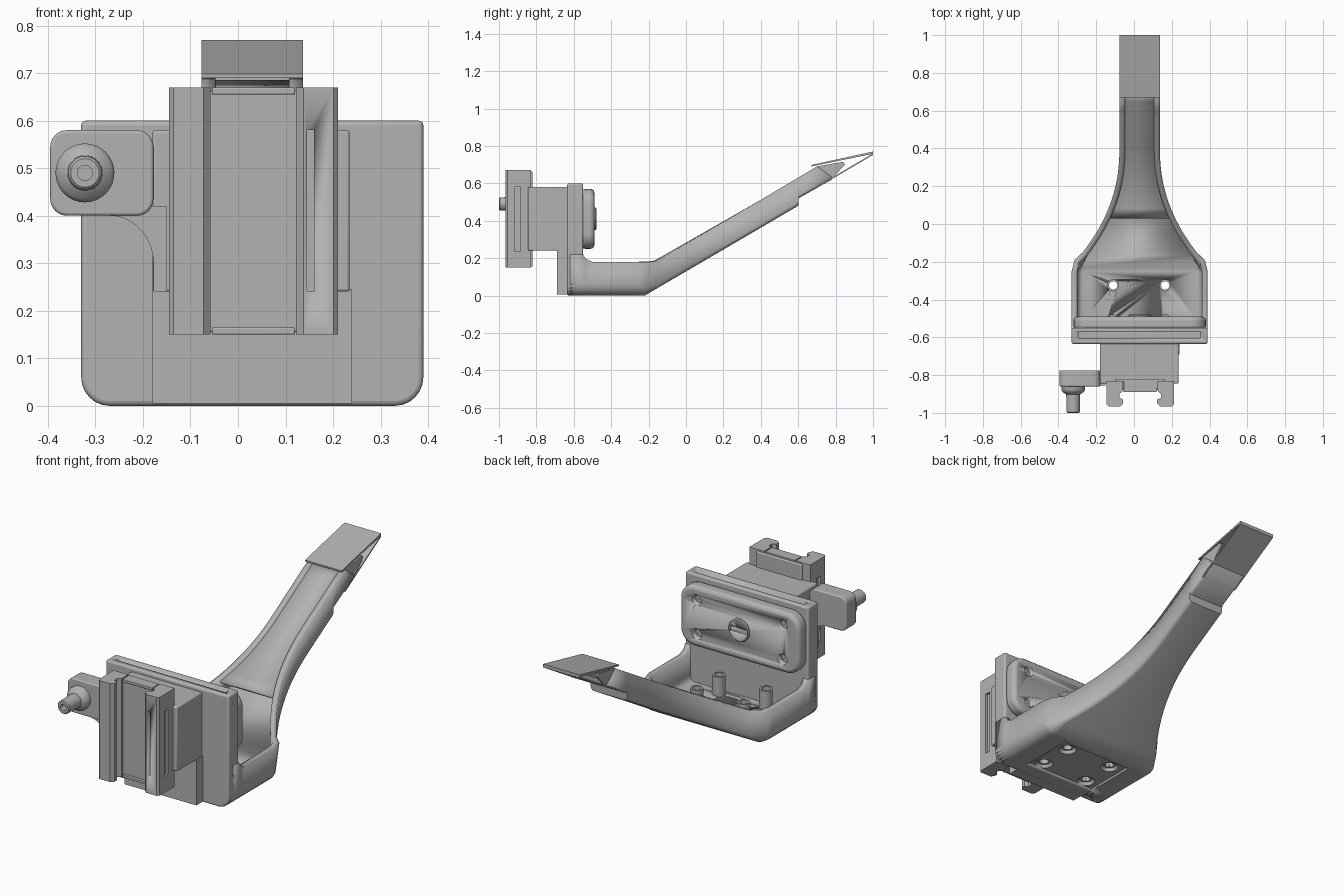
import bpy, bmesh, math
from mathutils import Vector, Matrix

if "Cube" in bpy.data.objects:
    bpy.data.objects.remove(bpy.data.objects["Cube"])

CX = 0.03  # centre line of the body

grey = bpy.data.materials.new("plain grey")
grey.use_nodes = True
grey.diffuse_color = (0.45, 0.45, 0.45, 1)
grey.node_tree.nodes["Principled BSDF"].inputs["Base Color"].default_value = (0.45, 0.45, 0.45, 1)


def finish(name, bm, bevel=0, fix=True):
    if fix:
        bmesh.ops.recalc_face_normals(bm, faces=bm.faces)
    mesh = bpy.data.meshes.new(name)
    bm.to_mesh(mesh)
    bm.free()
    mesh.materials.append(grey)
    ob = bpy.data.objects.new(name, mesh)
    bpy.context.collection.objects.link(ob)
    if bevel:
        mod = ob.modifiers.new("bevel", 'BEVEL')
        mod.width, mod.segments = bevel, 3
    for o in bpy.context.selected_objects:
        o.select_set(False)
    ob.select_set(True)
    bpy.context.view_layer.objects.active = ob
    bpy.ops.object.shade_smooth_by_angle(angle=math.radians(35))
    return ob


def prism(name, pts, axis, a, b, bevel=0):
    """Extrude a flat outline along one axis from a to b."""
    place = {'x': lambda p, d: (d, p[0], p[1]),
             'y': lambda p, d: (p[0], d, p[1]),
             'z': lambda p, d: (p[0], p[1], d)}[axis]
    bm = bmesh.new()
    lo = [bm.verts.new(place(p, a)) for p in pts]
    hi = [bm.verts.new(place(p, b)) for p in pts]
    bm.faces.new(lo)
    bm.faces.new(hi)
    for i in range(len(pts)):
        j = (i + 1) % len(pts)
        bm.faces.new((lo[i], lo[j], hi[j], hi[i]))
    return finish(name, bm, bevel)


def box(name, x, y, z, bevel=0):
    return prism(name, [(x[0], y[0]), (x[1], y[0]), (x[1], y[1]), (x[0], y[1])],
                 'z', z[0], z[1], bevel)


def rounded(x, z, radii, n=6):
    """Rectangle outline, corner radii: low left, low right, top right, top left."""
    pts = []
    corners = [(x[0], z[0], 1, 1), (x[1], z[0], -1, 1), (x[1], z[1], -1, -1), (x[0], z[1], 1, -1)]
    for k, (cx, cz, sx, sz) in enumerate(corners):
        r = radii[k]
        steps = n if r else 0
        for i in range(steps + 1):
            t = math.pi + math.pi / 2 * (k + (i / n))
            pts.append((cx + sx * r + r * math.cos(t), cz + sz * r + r * math.sin(t)))
    return pts


def lathe(name, profile, origin, axis='z', n=32):
    """Spin (radius, height) points around an axis through origin."""
    bm = bmesh.new()
    rings = []
    for r, h in profile:
        ring = []
        for i in range(n):
            t = 2 * math.pi * i / n
            u, v = r * math.cos(t), r * math.sin(t)
            off = (u, v, h) if axis == 'z' else (u, h, v)
            ring.append(bm.verts.new(Vector(origin) + Vector(off)))
        rings.append(ring)
    for k in range(len(rings)):
        a, b = rings[k], rings[(k + 1) % len(rings)]
        for i in range(n):
            j = (i + 1) % n
            bm.faces.new((a[i], a[j], b[j], b[i]))
    return finish(name, bm)


def cut(ob, cutter):
    mod = ob.modifiers.new("cut", 'BOOLEAN')
    mod.operation, mod.solver, mod.object = 'DIFFERENCE', 'EXACT', cutter
    cutter.hide_render = True
    cutter.hide_set(True)


# Open tray that narrows into the rising arm: U sections along y
def arm_half_width(y):
    return 0.107 + 0.253 * max(0, (0.4 - y) / 0.62) ** 2.2


sections = [(-0.62, 0, -0.62, 0.22, 0.36, 0.06), (-0.55, 0, -0.55, 0.22, 0.36, 0.06),
            (-0.535, 0, -0.535, 0.195, 0.36, 0.06), (-0.5, 0, -0.5, 0.18, 0.36, 0.06),
            (-0.25, 0, -0.25, 0.18, 0.36, 0.06), (-0.22, 0, -0.19, 0.18, 0.345, 0.05)]
for i in range(18):
    y = -0.15 + 0.75 * i / 17
    sections.append((y, 0.585 * (y + 0.22), y, 0.18 + 0.593 * (y + 0.16), arm_half_width(y), 0.02))
sections += [(0.602, 0.52, 0.602, 0.632, 0.107, 0.015), (0.78, 0.62, 0.70, 0.69, 0.107, 0.015)]

bm = bmesh.new()
rows = []
for yb, zb, yt, zt, w, r in sections:
    half = [(w, yt, zt)]
    for i in range(6):
        t = math.pi / 2 * i / 5
        half.append((w - r + r * math.cos(t), yb, zb + r - r * math.sin(t)))
    pts = [(-x, y, z) for x, y, z in half] + half[::-1]
    rows.append([bm.verts.new((CX + x, y, z)) for x, y, z in pts])
for a, b in zip(rows, rows[1:]):
    for i in range(len(a) - 1):
        bm.faces.new((a[i], a[i + 1], b[i + 1], b[i]))
tray = finish("tray_and_arm", bm, fix=False)
wall = tray.modifiers.new("wall", 'SOLIDIFY')
wall.thickness, wall.offset = 0.03, 1

# Recess under the tray, screw posts and holes
cut(tray, box("recess_cutter", (-0.18, 0.24), (-0.75, -0.26), (-0.1, 0.012)))
for k, (x, y) in enumerate([(x, y) for x in (-0.11, 0.165) for y in (-0.325, -0.51)]):
    cut(tray, lathe(f"hole_cutter_{k}", [(0.0005, -0.05), (0.045, -0.05), (0.045, 0.012),
                                         (0.024, 0.04), (0.0005, 0.04)], (x, y, 0)))
    lathe(f"screw_post_{k}", [(0.032, 0.025), (0.032, 0.13), (0.022, 0.13), (0.022, 0.025)], (x, y, 0))

# Closed top of the arm
bm = bmesh.new()
rows = []
for i in range(14):
    y = 0.03 + 0.67 * i / 13
    w = arm_half_width(y) - 0.004
    z = 0.175 + 0.593 * (y + 0.16)
    rows.append([bm.verts.new((CX + s * w, y, z)) for s in (-1, 1)])
for a, b in zip(rows, rows[1:]):
    bm.faces.new((a[0], a[1], b[1], b[0]))
cover = finish("arm_cover", bm, fix=False)
cover.modifiers.new("wall", 'SOLIDIFY').thickness = 0.015

# Wedge tip: upper sheet, lower sheet and small cheeks
tip_x = (CX - 0.107, CX + 0.107)
prism("tip_upper_sheet", [(0.67, 0.69), (1.0, 0.758), (1.0, 0.77), (0.67, 0.698)], 'x', *tip_x)
prism("tip_lower_sheet", [(0.70, 0.575), (1.0, 0.752), (1.0, 0.76), (0.70, 0.583)], 'x', *tip_x)
for side, x in zip(("right", "left"), (tip_x[0], tip_x[1] - 0.01)):
    prism(f"tip_cheek_{side}", [(0.70, 0.69), (0.78, 0.625), (0.85, 0.70), (0.84, 0.715)], 'x', x, x + 0.01)

# Upright back plate with an open slot along its top
plate = prism("upright_plate", rounded((-0.33, 0.39), (0, 0.6), (0.06, 0.06, 0, 0)), 'y', -0.635, -0.55, 0.01)
cut(plate, box("plate_slot_cutter", (-0.29, 0.35), (-0.605, -0.57), (0.45, 0.7)))

# Rounded pad behind the plate, with dimples and a slotted dial
pad = prism("rear_pad", rounded((-0.32, 0.38), (0.25, 0.57), (0.08,) * 4), 'y', -0.56, -0.49, 0.02)
for k, (x, z) in enumerate([(x, z) for x in (-0.22, 0.28) for z in (0.32, 0.5)]):
    cut(pad, lathe(f"dimple_cutter_{k}", [(0.0005, -0.02), (0.02, -0.02), (0.04, 0.03), (0.0005, 0.03)],
                   (x, -0.49, z), 'y'))
dial = lathe("dial", [(0.0005, -0.02), (0.06, -0.02), (0.06, 0.006), (0.055, 0.011), (0.0005, 0.011)],
             (CX, -0.49, 0.41), 'y')
cut(dial, box("dial_slot_cutter", (CX - 0.05, CX + 0.05), (-0.495, -0.4), (0.395, 0.425)))

# Front block and the housing above it
box("front_block", (-0.18, 0.24), (-0.69, -0.6), (0.005, 0.245))
box("housing", (-0.18, 0.235), (-0.845, -0.63), (0.24, 0.58), 0.006)

# Side lug with a curved web running down the housing
web = [(-0.15, 0.24), (-0.15, 0.42), (-0.27, 0.42), (-0.27, 0.4)]
for i in range(1, 11):
    t = math.pi / 2 * i / 10
    web.append((-0.27 + 0.092 * math.sin(t), 0.30 + 0.10 * math.cos(t)))
web.append((-0.178, 0.24))
prism("lug_web", web, 'y', -0.855, -0.775)
prism("side_lug", rounded((-0.395, -0.178), (0.4, 0.58), (0.035,) * 4), 'y', -0.86, -0.775, 0.006)

# Hollow nozzle on the lug
lathe("nozzle", [(0.062, 0.02), (0.062, -0.02), (0.055, -0.03), (0.037, -0.042), (0.035, -0.135),
                 (0.030, -0.14), (0.016, -0.14), (0.016, 0.02)], (-0.322, -0.86, 0.49), 'y')

# Clip bracket: back plate, two grooved rails, end lips
box("clip_back", (-0.10, 0.165), (-0.875, -0.82), (0.155, 0.662), 0.005)
rail = [(0.178, -0.955), (0.168, -0.965), (0.105, -0.965), (0.09, -0.95), (0.09, -0.93), (0.11, -0.92),
        (0.11, -0.90), (0.093, -0.885), (0.093, -0.83), (0.178, -0.83)]
for side, s in (("right", -1), ("left", 1)):
    ob = prism(f"clip_rail_{side}", [(0.0325 + s * x, y) for x, y in rail], 'z', 0.15, 0.67)
    outer = sorted((0.0325 + s * 0.165, 0.0325 + s * 0.25))
    cut(ob, box(f"rail_side_cutter_{side}", outer, (-0.915, -0.885), (0.235, 0.58)))
    if s > 0:
        cut(ob, box("rail_slot_cutter", (0.145, 0.16), (-1.0, -0.935), (0.24, 0.58)))
for name, z in (("lower", (0.15, 0.165)), ("upper", (0.655, 0.67))):
    box(f"clip_lip_{name}", (-0.055, 0.12), (-0.89, -0.83), z, 0.003)
